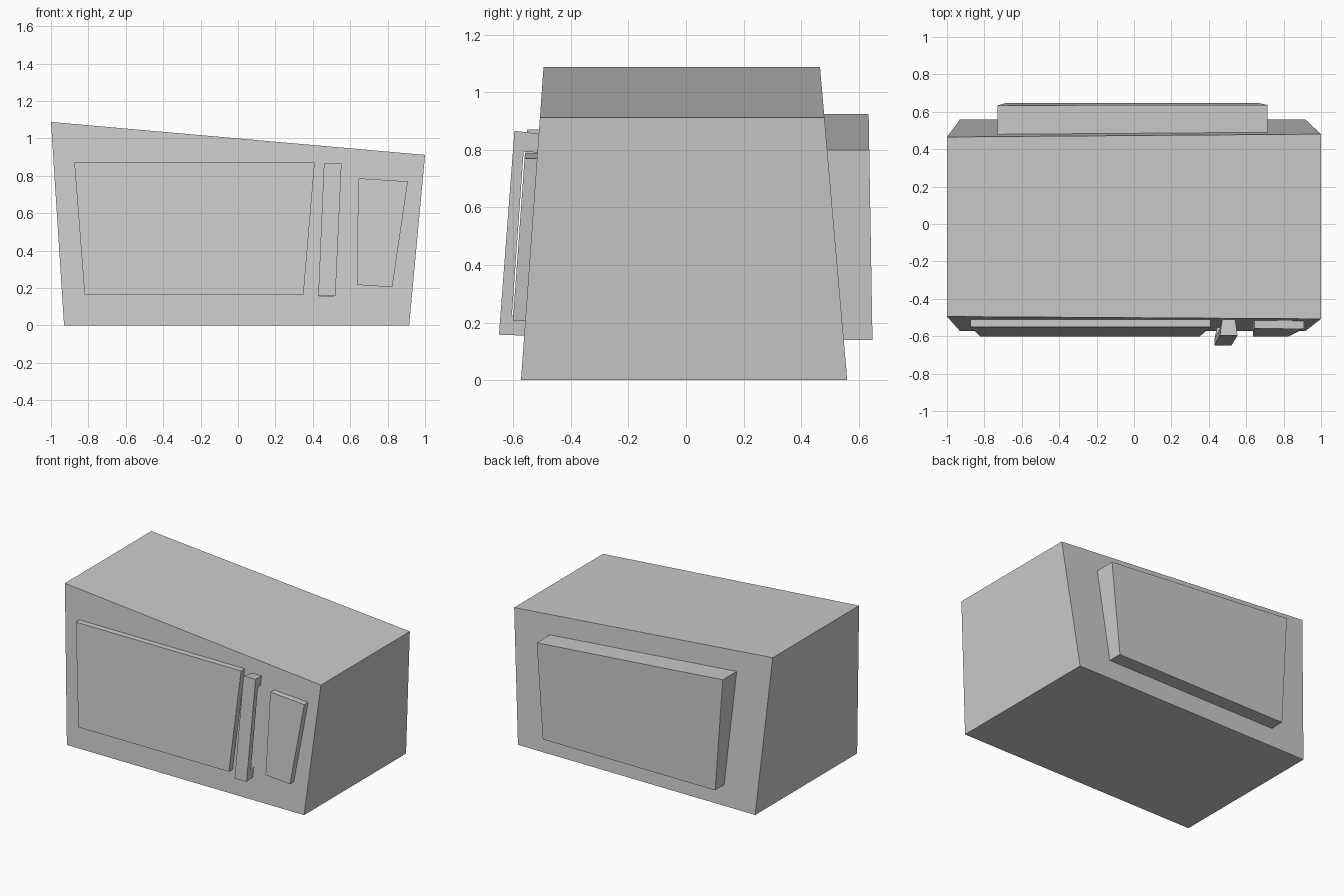
import bpy, bmesh

if "Cube" in bpy.data.objects:
    bpy.data.objects.remove(bpy.data.objects["Cube"])


def front_y(z):
    return -0.573 + 0.072 * z


def back_y(z):
    return 0.56 - 0.087 * z


def prism(name, ring_a, ring_b):
    """Closed solid joining two matching rings of points."""
    bm = bmesh.new()
    a = [bm.verts.new(p) for p in ring_a]
    b = [bm.verts.new(p) for p in ring_b]
    bm.faces.new(a)
    bm.faces.new(b[::-1])
    n = len(a)
    for i in range(n):
        j = (i + 1) % n
        bm.faces.new((a[j], a[i], b[i], b[j]))
    bmesh.ops.recalc_face_normals(bm, faces=bm.faces)
    mesh = bpy.data.meshes.new(name)
    bm.to_mesh(mesh)
    bm.free()
    obj = bpy.data.objects.new(name, mesh)
    bpy.context.collection.objects.link(obj)
    return obj


def front_slab(name, outline, thickness):
    """Flat panel lying on the sloping front face."""
    prism(name,
          [(x, front_y(z) - thickness, z) for x, z in outline],
          [(x, front_y(z) + 0.005, z) for x, z in outline])


# Lopsided oven body
body = [(-0.93, 0), (0.915, 0), (1.0, 0.912), (-1.0, 1.088)]
prism("oven_body",
      [(x, front_y(z), z) for x, z in body],
      [(x, back_y(z), z) for x, z in body])

# Door and control panel
front_slab("door", [(-0.82, 0.165), (0.35, 0.165), (0.41, 0.87), (-0.875, 0.87)], 0.041)
front_slab("control_panel", [(0.635, 0.217), (0.825, 0.205), (0.908, 0.77), (0.643, 0.787)], 0.043)

# Bracket handle: side profile (z, distance from front face, half width)
profile = [(0.158, 0.088, 0.046), (0.866, 0.085, 0.047),
           (0.855, -0.005, 0.034), (0.79, -0.005, 0.034),
           (0.795, 0.048, 0.046), (0.225, 0.048, 0.046),
           (0.22, -0.005, 0.034), (0.155, -0.005, 0.034)]


def handle_side(sign):
    return [(0.475 + 0.0445 * (z - 0.158) + sign * w, front_y(z) - d, z)
            for z, d, w in profile]


prism("handle", handle_side(-1), handle_side(1))

# Rear housing
rear = [(-0.68, 0.14), (0.66, 0.14), (0.715, 0.80), (-0.73, 0.925)]
prism("rear_housing",
      [(x, 0.650 - 0.017 * z, z) for x, z in rear],
      [(x, back_y(z) - 0.005, z) for x, z in rear])
